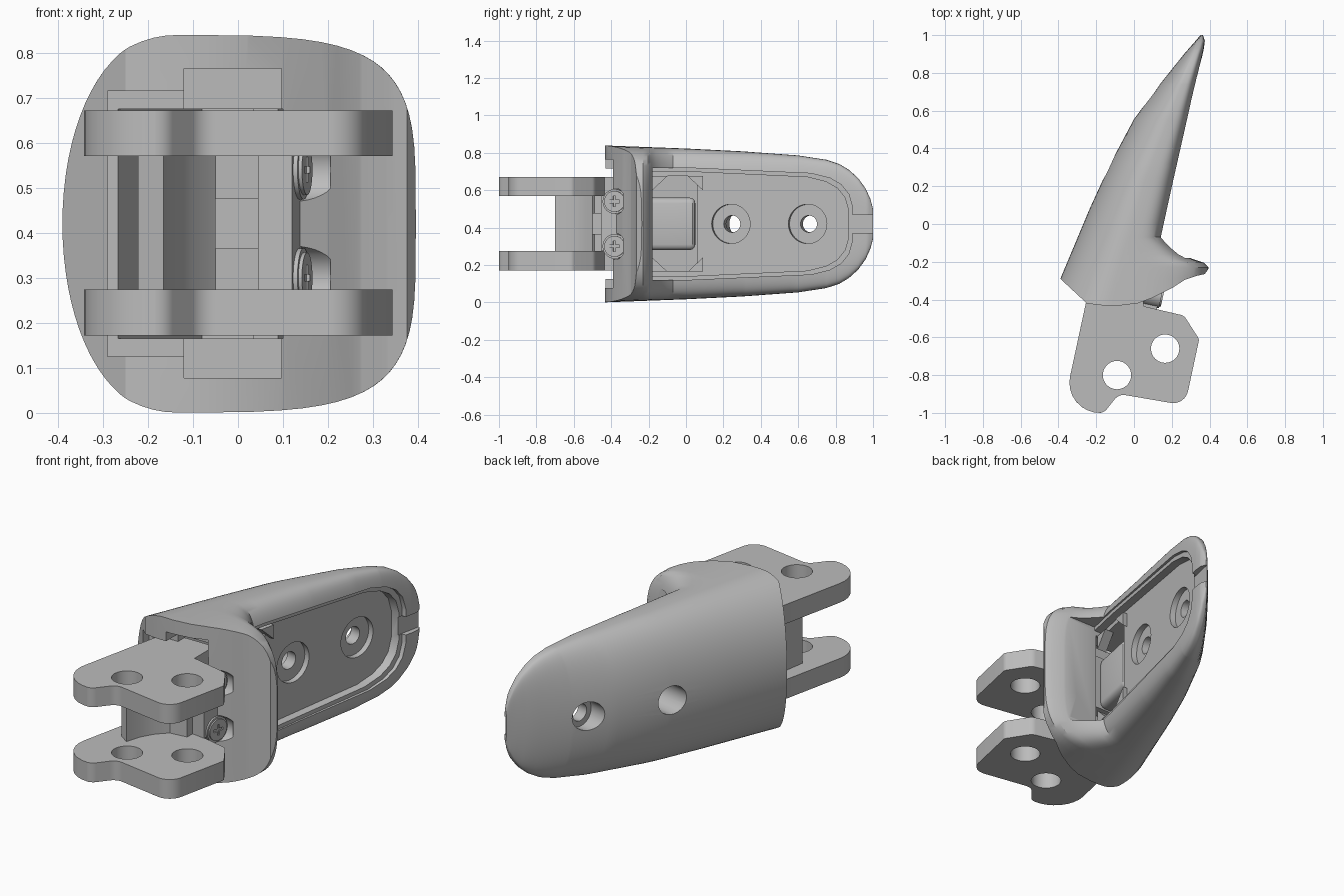
import bpy, bmesh, math
from mathutils import Vector

if "Cube" in bpy.data.objects:
    bpy.data.objects.remove(bpy.data.objects["Cube"])

MID = 0.42                      # mirror plane height
TILT = math.radians(12.1)       # lean of the grip face
N = Vector((math.cos(TILT), -math.sin(TILT), 0))

grey = bpy.data.materials.new("plain_grey")
grey.use_nodes = True
grey.diffuse_color = (0.5, 0.5, 0.5, 1)
grey.node_tree.nodes["Principled BSDF"].inputs["Base Color"].default_value = (0.5, 0.5, 0.5, 1)


def loft(name, rings):
    bm = bmesh.new()
    rows = [[bm.verts.new(p) for p in ring] for ring in rings]
    for a, b in zip(rows, rows[1:]):
        for i in range(len(a)):
            j = (i + 1) % len(a)
            bm.faces.new((a[i], a[j], b[j], b[i]))
    bm.faces.new(rows[0][::-1])
    bm.faces.new(rows[-1])
    bmesh.ops.recalc_face_normals(bm, faces=bm.faces)
    me = bpy.data.meshes.new(name)
    bm.to_mesh(me)
    bm.free()
    me.materials.append(grey)
    ob = bpy.data.objects.new(name, me)
    bpy.context.collection.objects.link(ob)
    return ob


def prism(name, pts, z0, z1):
    return loft(name, [[(x, y, z) for x, y in pts] for z in (z0, z1)])


def box(name, x0, x1, y0, y1, z0, z1):
    return prism(name, [(x0, y0), (x1, y0), (x1, y1), (x0, y1)], z0, z1)


def rod(name, p, axis, r, d0, d1, sides=40):
    u = axis.cross(Vector((0, 0, 1)))
    u = u.normalized() if u.length > 0.01 else Vector((1, 0, 0))
    v = axis.cross(u)
    ang = [2 * math.pi * i / sides for i in range(sides)]
    return loft(name, [[Vector(p) + axis * d + (u * math.cos(a) + v * math.sin(a)) * r
                        for a in ang] for d in (d0, d1)])


def apply(ob, kind, **settings):
    mod = ob.modifiers.new(kind, kind)
    for key, value in settings.items():
        setattr(mod, key, value)
    bpy.context.view_layer.objects.active = ob
    bpy.ops.object.modifier_apply(modifier=mod.name)


def combine(ob, other, op='DIFFERENCE'):
    apply(ob, 'BOOLEAN', operation=op, solver='EXACT', object=other)
    bpy.data.objects.remove(other)


def rounded(corners, steps=8):
    """Outline with a true arc at each (x, y, radius) corner."""
    out = []
    for i, (x, y, r) in enumerate(corners):
        c = Vector((x, y))
        if r == 0:
            out.append((x, y))
            continue
        p = (Vector(corners[i - 1][:2]) - c).normalized()
        q = (Vector(corners[(i + 1) % len(corners)][:2]) - c).normalized()
        half = p.angle(q) / 2
        a, b = c + p * r / math.tan(half), c + q * r / math.tan(half)
        for k in range(steps + 1):
            t = k / steps
            wa, wc, wb = (1 - t) ** 2, 2 * math.sin(half) * t * (1 - t), t * t
            out.append(tuple((a * wa + c * wc + b * wb) / (wa + wc + wb)))
    return out


def at(table, y):
    for (y0, v0), (y1, v1) in zip(table, table[1:]):
        if y <= y1:
            return v0 + (v1 - v0) * (y - y0) / (y1 - y0)
    return table[-1][1]


# Fingertip shell: back, widest, grip-side and half-width curves along y
BACK = [(-.45, -.46), (-.29, -.39), (.08, -.235), (.32, -.125), (.555, 0), (.74, .137),
        (.9, .265), (.98, .335), (1, .352)]
WIDE = [(-.45, -.14), (.24, .06), (.98, .345), (1, .357)]
GRIP = [(-.45, .395), (-.23, .395), (-.205, .37), (-.185, .31), (-.16, .26), (-.13, .22),
        (-.1, .185), (-.07, .158), (.93, .37), (.97, .375), (1, .365)]
HALF = [(-.45, .42), (0, .403), (.3, .388), (.6, .366), (.75, .343), (.82, .32), (.87, .29),
        (.92, .245), (.96, .19), (.985, .135), (1, .08)]


def section(y, count=72):
    xw, w, ring = at(WIDE, y), at(HALF, y), []
    for i in range(count):
        a = 2 * math.pi * i / count
        c, s = math.cos(a), math.sin(a)
        e, reach = (0.5, at(GRIP, y) - xw) if c > 0 else (1, xw - at(BACK, y))
        ring.append((xw + math.copysign(abs(c) ** e, c) * reach, y,
                     MID + math.copysign(abs(s) ** e, s) * w))
    return ring


stations = sorted({y for t in (BACK, WIDE, GRIP, HALF) for y, v in t})
shell = loft("fingertip_shell", [section(y) for y in stations])

# Curved open end, running out to the hooked lip
base = [(-.6, -.1), (-.39, -.29), (-.25, -.42), (-.18, -.43), (-.08, -.432), (.02, -.42), (.1, -.39),
        (.2, -.34), (.27, -.295), (.33, -.275), (.375, -.265), (.396, -.235), (.6, -.2), (.6, -.7), (-.6, -.7)]
combine(shell, prism("end_cut", base, -.2, 1.1))


def floor(y, depth):
    return .173 + .215 * y - depth


# Stepped recess in the grip face
EDGE = [(-.18, .28), (0, .28), (.65, .25), (.75, .225), (.81, .19), (.85, .14), (.87, .07)]
for grow, depth in ((0.02, 0.025), (0, 0.07)):
    side = [(y + (grow if y > 0 else 0), h + grow) for y, h in EDGE]
    ring = [(y, MID + h) for y, h in side] + [(y, MID - h) for y, h in reversed(side)]
    combine(shell, loft("recess_cut", [[(floor(y, depth), y, z) for y, z in ring],
                                       [(.7, y, z) for y, z in ring]]))

# Socket for the knuckle, with wider side slots
socket = [(-.29, -.7), (.1, -.7), (.1, -.18), (.14, .06), (-.08, .06), (-.29, -.38)]
combine(shell, prism("socket_cut", socket, .165, .675))
combine(shell, box("step_cut", -.29, -.1, -.7, -.33, .125, .715))
combine(shell, box("slot_cut", -.12, .097, -.7, -.26, .078, .765))

# Notch in the tip rim
combine(shell, loft("notch_cut", [[(floor(y, .03) + dx, y, z) for y, z in
                    ((.85, .372), (1.05, .372), (1.05, .468), (.85, .468))] for dx in (0, .3)]))

# Two mounting holes, counterbored on both faces
for y in (.24, .65):
    p = (floor(y, .07), y, MID)
    combine(shell, rod("front_bore_cut", p, N, .105, -.03, .05))
    combine(shell, rod("through_cut", p, N, .045, -.6, .05))
    combine(shell, rod("back_bore_cut", p, N, .075, -.6, -.09))

# Scoops that clear the screw heads
SCREWS = [(.14, -.38, MID + s * .12) for s in (-1, 1)]
for p in SCREWS:
    combine(shell, rod("scoop_cut", p, N, .07, -.05, .055))

# Knuckle: two fork plates with pin holes
fork = rounded([(.05, -.27, 0), (-.223, -.27, 0), (-.38, -1.0, .16), (-.16, -1.0, .05),
                (-.08, -.9, .06), (.27, -.96, .08), (.345, -.61, .03), (.265, -.485, .05),
                (.05, -.435, 0)])
parts = [shell]
for name, z in (("lower_fork_plate", .172), ("upper_fork_plate", .57)):
    plate = prism(name, fork, z, z + .102)
    apply(plate, 'BEVEL', width=.013, segments=1, limit_method='ANGLE', angle_limit=math.radians(60))
    for x, y in ((-.09, -.8), (.165, -.66)):
        combine(plate, rod("pin_cut", (x, y, 0), Vector((0, 0, 1)), .075, -.1, 1))
    parts.append(plate)

# Web joining the plates, scooped on the open side
web = [(-.222, -.66), (-.165, -.7), (-.14, -.62), (-.1, -.55), (-.05, -.5), (.045, -.49),
       (.045, -.445), (.12, -.455), (.147, -.33), (.09, -.3), (.09, -.2), (-.15, -.2)]
knuckle_web = prism("knuckle_web", web, .274, .571)
combine(knuckle_web, box("web_slot_cut", -.05, .045, -.8, -.3, .365, .475))
parts.append(knuckle_web)

# Tongue reaching under the recess floor
tongue = prism("knuckle_tongue", [(-.14, -.22), (.05, -.22), (.06, -.18), (.108, .05), (-.05, .05)],
               .28, .56)
apply(tongue, 'BEVEL', width=.03, segments=3, limit_method='ANGLE', angle_limit=math.radians(60))
parts.append(tongue)

# Snap clips at the recess sides
for s, side in ((-1, "lower"), (1, "upper")):
    for y0, y1, label in ((-.18, -.1, "front"), (.09, .01, "rear")):
        tri = [(y0, .255), (y0, .18), (y1, .255)]
        parts.append(loft(f"{side}_{label}_clip", [[(floor(y, d), y, MID + s * h) for y, h in tri]
                                                   for d in (.1, .045)]))

# Cross-head screws
for p, side in zip(SCREWS, ("lower", "upper")):
    rim = rod(f"{side}_screw_rim", p, N, .066, -.08, .006)
    screw = rod(f"{side}_screw", p, N, .056, -.02, .014)
    along = Vector((-N.y, N.x, 0))
    up = Vector((0, 0, 1))
    for a, b in ((.028, .007), (.007, .028)):
        quad = [along * (i * a) + up * (j * b) for i, j in ((-1, -1), (1, -1), (1, 1), (-1, 1))]
        combine(screw, loft("cross_cut", [[Vector(p) + N * d + q for q in quad] for d in (0, .05)]))
    parts += [rim, screw]

bpy.ops.object.select_all(action='DESELECT')
for ob in parts:
    ob.select_set(True)
bpy.context.view_layer.objects.active = shell
bpy.ops.object.shade_smooth_by_angle(angle=math.radians(30))
